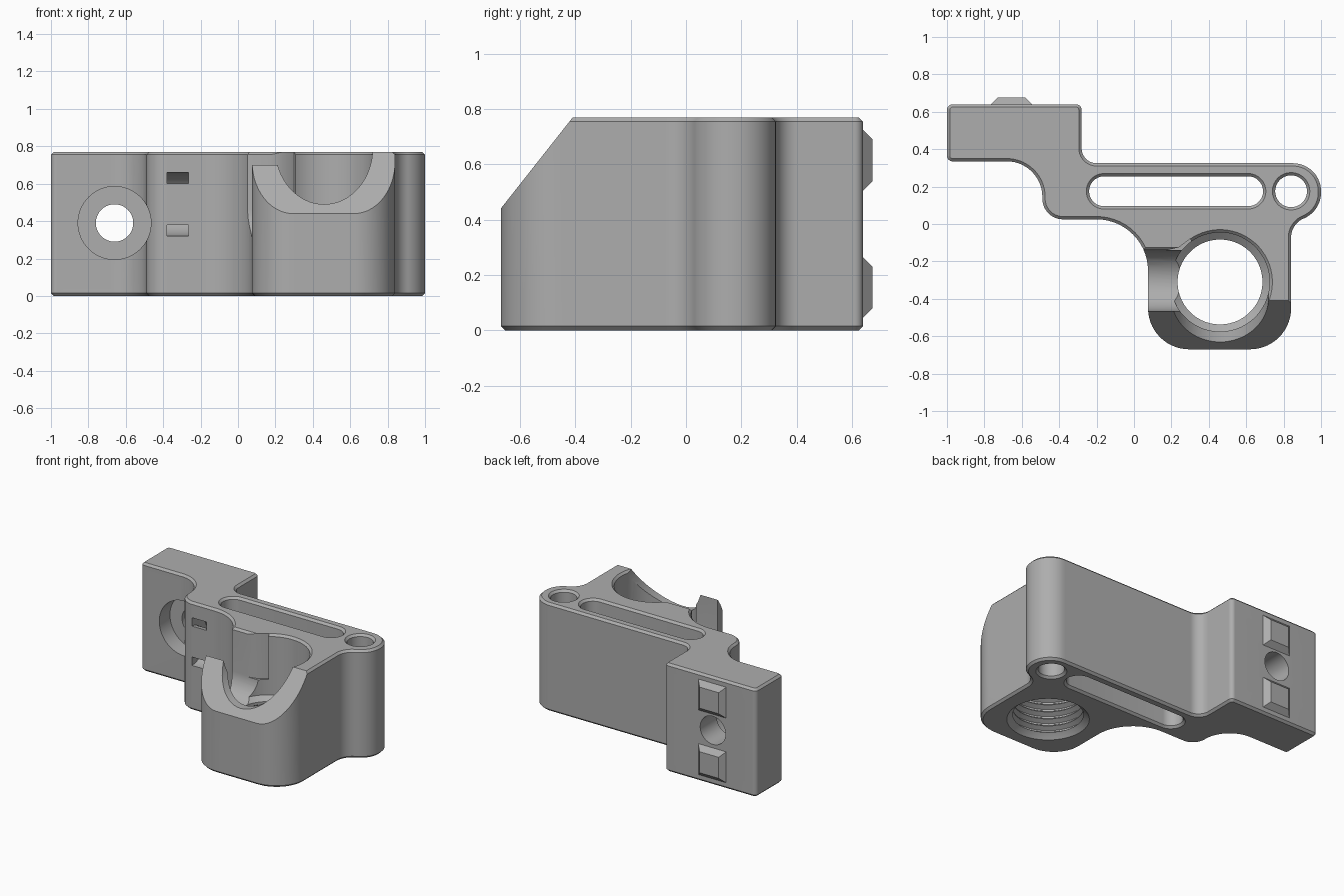
import bpy, bmesh
from math import sin, cos, pi
from mathutils import Vector

if "Cube" in bpy.data.objects:
    bpy.data.objects.remove(bpy.data.objects["Cube"])

H = 0.77        # body height
EDGE = 0.015    # edge chamfer

grey = bpy.data.materials.new("plain grey")
grey.use_nodes = True
colour = (0.42, 0.42, 0.42, 1)
grey.diffuse_color = colour
grey.node_tree.nodes["Principled BSDF"].inputs["Base Color"].default_value = colour


def finish(bm, name):
    bmesh.ops.recalc_face_normals(bm, faces=bm.faces)
    mesh = bpy.data.meshes.new(name)
    bm.to_mesh(mesh)
    bm.free()
    mesh.materials.append(grey)
    ob = bpy.data.objects.new(name, mesh)
    bpy.context.collection.objects.link(ob)
    return ob


def loft(name, sections, closed=False):
    """Skin a list of equal point loops; cap the ends or join them."""
    bm = bmesh.new()
    loops = [[bm.verts.new(p) for p in s] for s in sections]
    pairs = list(zip(loops, loops[1:]))
    if closed:
        pairs.append((loops[-1], loops[0]))
    else:
        bm.faces.new(loops[0])
        bm.faces.new(loops[-1])
    for a, b in pairs:
        for i in range(len(a)):
            j = (i + 1) % len(a)
            bm.faces.new((a[i], a[j], b[j], b[i]))
    return finish(bm, name)


def rounded(corners, steps=14):
    """Polygon of (x, y, radius) corners with tangent arcs."""
    out = []
    for i, (x, y, r) in enumerate(corners):
        p = Vector((x, y))
        a = (Vector(corners[i - 1][:2]) - p).normalized()
        b = (Vector(corners[(i + 1) % len(corners)][:2]) - p).normalized()
        half = a.angle(b) / 2
        centre = p + (a + b).normalized() * (r / sin(half))
        reach = r / (sin(half) / cos(half))
        start, end = p + a * reach - centre, p + b * reach - centre
        sweep = pi - 2 * half
        for k in range(steps + 1):
            t = k / steps
            v = (start * sin((1 - t) * sweep) + end * sin(t * sweep)) / sin(sweep)
            out.append(centre + v)
    return out


def capsule(x0, x1, y, r, z, n=24):
    """Horizontal stadium; a circle when x0 equals x1."""
    pts = []
    for k in range(2 * n):
        a = -pi / 2 + pi * (k + 0.5) / n
        pts.append(((x1 if k < n else x0) + r * cos(a), y + r * sin(a), z))
    return pts


def ellipse_y(x, z, rx, rz, y, n=64):
    return [(x + rx * cos(2 * pi * k / n), y, z + rz * sin(2 * pi * k / n)) for k in range(n)]


def prism_x(name, profile, x0, x1):
    return loft(name, [[(x, y, z) for y, z in profile] for x in (x0, x1)])


# Main bracket body, chamfered around top and bottom
outline = rounded([
    (-1, 0.64, 0.03), (-1, 0.335, 0.03), (-0.49, 0.335, 0.19), (-0.49, 0.025, 0.11),
    (0.075, 0.025, 0.275), (0.075, -0.67, 0.22), (0.84, -0.67, 0.22),
    (0.84, 0, 0.11), (1, 0.07, 0.15), (1, 0.325, 0.15),
    (-0.28, 0.325, 0.08), (-0.28, 0.64, 0.03)])
bm = bmesh.new()
base = bm.faces.new([bm.verts.new((p.x, p.y, 0)) for p in outline])
bmesh.ops.remove_doubles(bm, verts=bm.verts, dist=0.001)
new = bmesh.ops.extrude_face_region(bm, geom=list(bm.faces), use_keep_orig=True)["geom"]
bmesh.ops.translate(bm, vec=(0, 0, H), verts=[v for v in new if isinstance(v, bmesh.types.BMVert)])
bmesh.ops.recalc_face_normals(bm, faces=bm.faces)
rims = [e for e in bm.edges if abs(e.verts[0].co.z - e.verts[1].co.z) < 0.01]
bmesh.ops.bevel(bm, geom=rims, offset=EDGE, segments=1, affect='EDGES')
body = finish(bm, "bracket_body")

cutters = []

# Sloped front top
cutters.append(prism_x("slope_cutter", [(-0.331, 0.87), (-0.749, 0.34), (-0.749, 0.87)], 0, 1.1))

# Long slot and small round hole, flared at both ends
flare = [(-0.01, 0.025), (EDGE, 0), (H - EDGE, 0), (H + 0.01, 0.025)]
for name, x0, x1, r in (("slot_cutter", -0.16, 0.61, 0.08), ("pin_hole_cutter", 0.84, 0.84, 0.085)):
    cutters.append(loft(name, [capsule(x0, x1, 0.175, r + f, z) for z, f in flare]))

# Threaded bore below a wider smooth cup
BX, BY = 0.46, -0.31
bore = [(-0.01, 0.275), (0.03, 0.235)]
for k in range(5):
    z = 0.035 + k * 0.052
    bore += [(z, 0.227), (z + 0.02, 0.258), (z + 0.03, 0.258), (z + 0.047, 0.227)]
bore += [(0.31, 0.227), (0.34, 0.265), (H - EDGE, 0.265), (H + 0.01, 0.29)]
cutters.append(loft("bore_cutter", [capsule(BX, BX, BY, r, z, 32) for z, r in bore]))

# Scooped lip at the front of the cup
cutters.append(loft("lip_cutter", [ellipse_y(BX, 0.79, 0.26, 0.3, y) for y in (-0.8, BY)]))

# Round-bottomed side opening into the cup
r, yc, zc = 0.1625, -0.3025, 0.46
arc = [(yc - r * cos(pi * k / 24), zc - r * sin(pi * k / 24)) for k in range(25)]
top = [(yc + r, H - EDGE), (yc + r + 0.025, H + 0.01), (yc - r - 0.025, H + 0.01), (yc - r, H - EDGE)]
cutters.append(prism_x("side_opening_cutter", arc + top, -0.1, 0.35))

# Eased corner between the opening and the cup
corner = [(0.17, -0.141), (0.24, -0.125), (0.3, -0.08), (0.36, -0.2), (0.24, -0.2)]
cutters.append(loft("corner_cutter", [[(x, y, z) for x, y in corner] for z in (0.45, 0.9)]))

# Bolt hole with counterbore on the front
for name, r, y0, y1 in (("bolt_hole_cutter", 0.1, 0.1, 0.8), ("counterbore_cutter", 0.195, 0, 0.455)):
    cutters.append(loft(name, [ellipse_y(-0.66, 0.39, r, r, y) for y in (y0, y1)]))

# Curved strap channel joining the two front windows
ring = []
for k in range(48):
    a = 2 * pi * k / 48
    ring.append([(x, 0.025 + q * cos(a), 0.49 + q * sin(a))
                 for x, q in ((-0.38, 0.11), (-0.265, 0.11), (-0.265, 0.17), (-0.38, 0.17))])
cutters.append(loft("strap_cutter", ring, closed=True))

bpy.context.view_layer.objects.active = body
for c in cutters:
    c.hide_render = True
    mod = body.modifiers.new(c.name, 'BOOLEAN')
    mod.operation, mod.solver, mod.object = 'DIFFERENCE', 'EXACT', c
    bpy.ops.object.modifier_apply(modifier=mod.name)
for c in cutters:
    bpy.data.objects.remove(c)

# Smooth the curved walls, keep edges sharp
bpy.ops.object.select_all(action='DESELECT')
body.select_set(True)
bpy.ops.object.shade_smooth_by_angle(angle=0.45)

# Tapered locating pads on the back
for name, z in (("lower_pad", 0.155), ("upper_pad", 0.615)):
    loft(name, [[(-0.655 + sx * s, y, z + sz * s) for sx, sz in ((-1, -1), (1, -1), (1, 1), (-1, 1))]
                for y, s in ((0.62, 0.115), (0.635, 0.115), (0.675, 0.075))])
